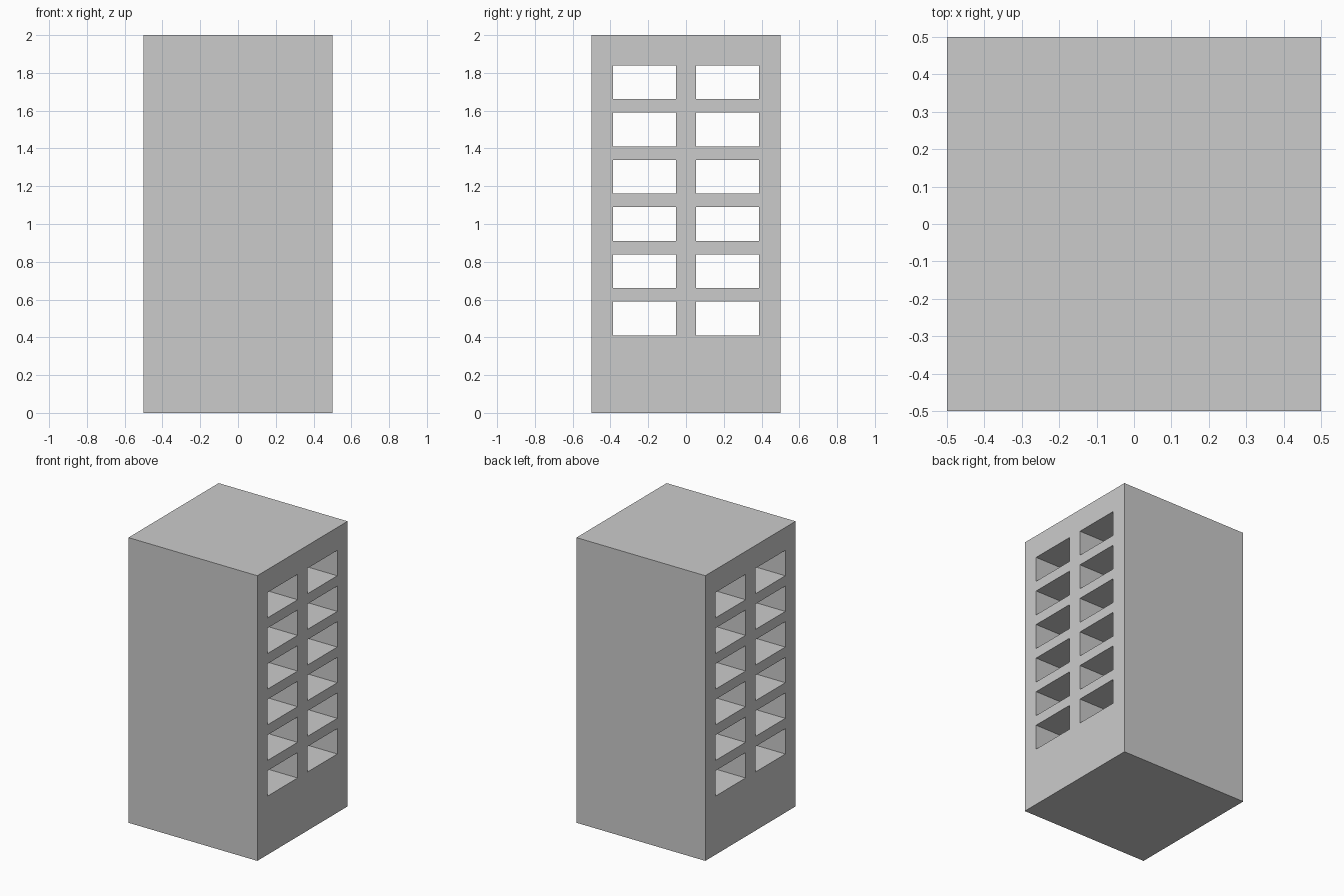
import bpy
import bmesh
from mathutils import Matrix, Vector

if "Cube" in bpy.data.objects:
    bpy.data.objects.remove(bpy.data.objects["Cube"])


def box_object(name, boxes):
    """One mesh object from a list of (centre, size) boxes."""
    bm = bmesh.new()
    for centre, size in boxes:
        m = Matrix.Translation(centre) @ Matrix.Diagonal(Vector((*size, 1)))
        bmesh.ops.create_cube(bm, size=1, matrix=m)
    mesh = bpy.data.meshes.new(name)
    bm.to_mesh(mesh)
    bm.free()
    obj = bpy.data.objects.new(name, mesh)
    bpy.context.collection.objects.link(obj)
    return obj


# Tower block
tower = box_object("tower_block", [((0, 0, 1), (1, 1, 2))])

# Window openings: two columns, six floors, running right through along x
openings = [((0, side * 0.22, 0.5 + 0.25 * floor), (1.4, 0.333, 0.178))
            for side in (-1, 1) for floor in range(6)]
cutter = box_object("window_cutter", openings)

cut = tower.modifiers.new("windows", 'BOOLEAN')
cut.operation = 'DIFFERENCE'
cut.solver = 'EXACT'
cut.object = cutter

# Apply the cut and discard the cutter
bpy.context.view_layer.objects.active = tower
tower.select_set(True)
bpy.ops.object.modifier_apply(modifier=cut.name)
bpy.data.objects.remove(cutter, do_unlink=True)
